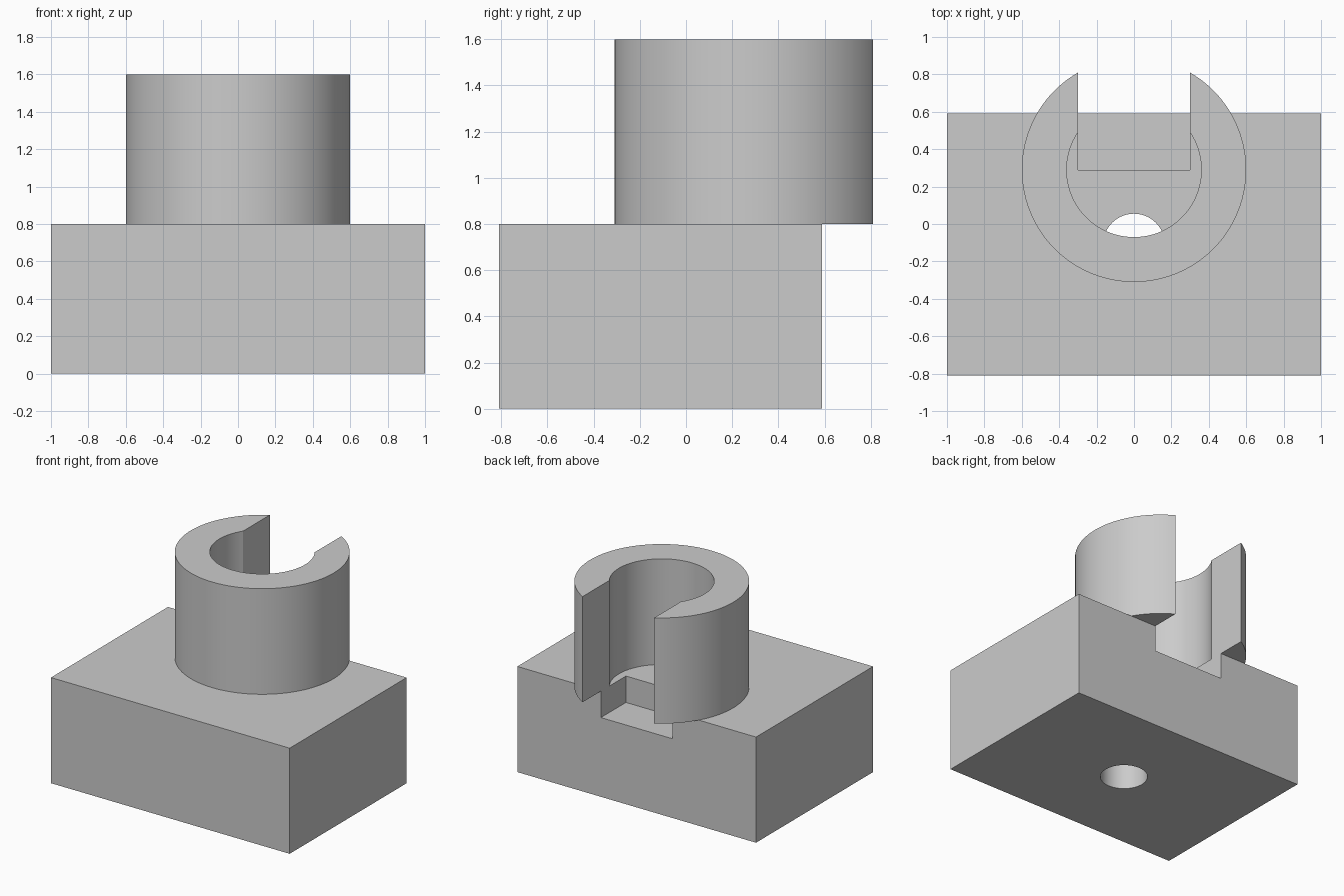
import bpy
import bmesh
from math import radians, acos, cos, sin, pi

cube = bpy.data.objects.get("Cube")
if cube:
    bpy.data.objects.remove(cube, do_unlink=True)

BASE_TOP, RING_TOP = 0.8, 1.6
FRONT, BACK = -0.81, 0.59
RING_Y = BACK - 0.3
OUTER, INNER, SLOT = 0.6, 0.36, 0.3

grey = bpy.data.materials.new("plain grey")
grey.use_nodes = True
colour = (0.6, 0.6, 0.6, 1)
grey.diffuse_color = colour
grey.node_tree.nodes["Principled BSDF"].inputs["Base Color"].default_value = colour


def prism(name, outline, bottom, top):
    """Extrude an outline in the ground plane between two heights."""
    bm = bmesh.new()
    face = bm.faces.new([bm.verts.new((x, y, bottom)) for x, y in outline])
    walls = bmesh.ops.extrude_face_region(bm, geom=[face])
    raised = [v for v in walls["geom"] if isinstance(v, bmesh.types.BMVert)]
    bmesh.ops.translate(bm, verts=raised, vec=(0, 0, top - bottom))
    bmesh.ops.recalc_face_normals(bm, faces=bm.faces)
    mesh = bpy.data.meshes.new(name)
    bm.to_mesh(mesh)
    bm.free()
    mesh.materials.append(grey)
    obj = bpy.data.objects.new(name, mesh)
    bpy.context.collection.objects.link(obj)
    return obj


def arc(radius, start, end, centre_y, steps=96):
    angles = [start + (end - start) * i / steps for i in range(steps + 1)]
    return [(radius * cos(a), centre_y + radius * sin(a)) for a in angles]


def rectangle(half_width, front, back):
    return [(-half_width, front), (half_width, front),
            (half_width, back), (-half_width, back)]


def cut(target, cutter):
    mod = target.modifiers.new(cutter.name, "BOOLEAN")
    mod.operation = "DIFFERENCE"
    mod.solver = "EXACT"
    mod.object = cutter
    bpy.context.view_layer.objects.active = target
    bpy.ops.object.modifier_apply(modifier=mod.name)
    bpy.data.objects.remove(cutter, do_unlink=True)


# Base block with a rear slot and a central vertical hole
base = prism("base_block", rectangle(1, FRONT, BACK), 0, BASE_TOP)
cut(base, prism("slot_cutter", rectangle(SLOT, RING_Y, BACK + 0.2), 0.6, 1))
hole = arc(0.165, 0, 2 * pi, (FRONT + BACK) / 2, 64)[:-1]
cut(base, prism("hole_cutter", hole, -0.2, 1))

# Open ring: long outer arc, then the inner arc back, with a parallel-sided gap
out_a, in_a = acos(SLOT / OUTER), acos(SLOT / INNER)
outline = arc(OUTER, pi - out_a, 2 * pi + out_a, RING_Y)
outline += arc(INNER, 2 * pi + in_a, pi - in_a, RING_Y)
ring = prism("slotted_ring", outline, BASE_TOP, RING_TOP)

# Smooth curved walls, sharp edges elsewhere
bpy.ops.object.select_all(action="DESELECT")
for part in (base, ring):
    part.select_set(True)
bpy.context.view_layer.objects.active = base
bpy.ops.object.shade_smooth_by_angle(angle=radians(30))
